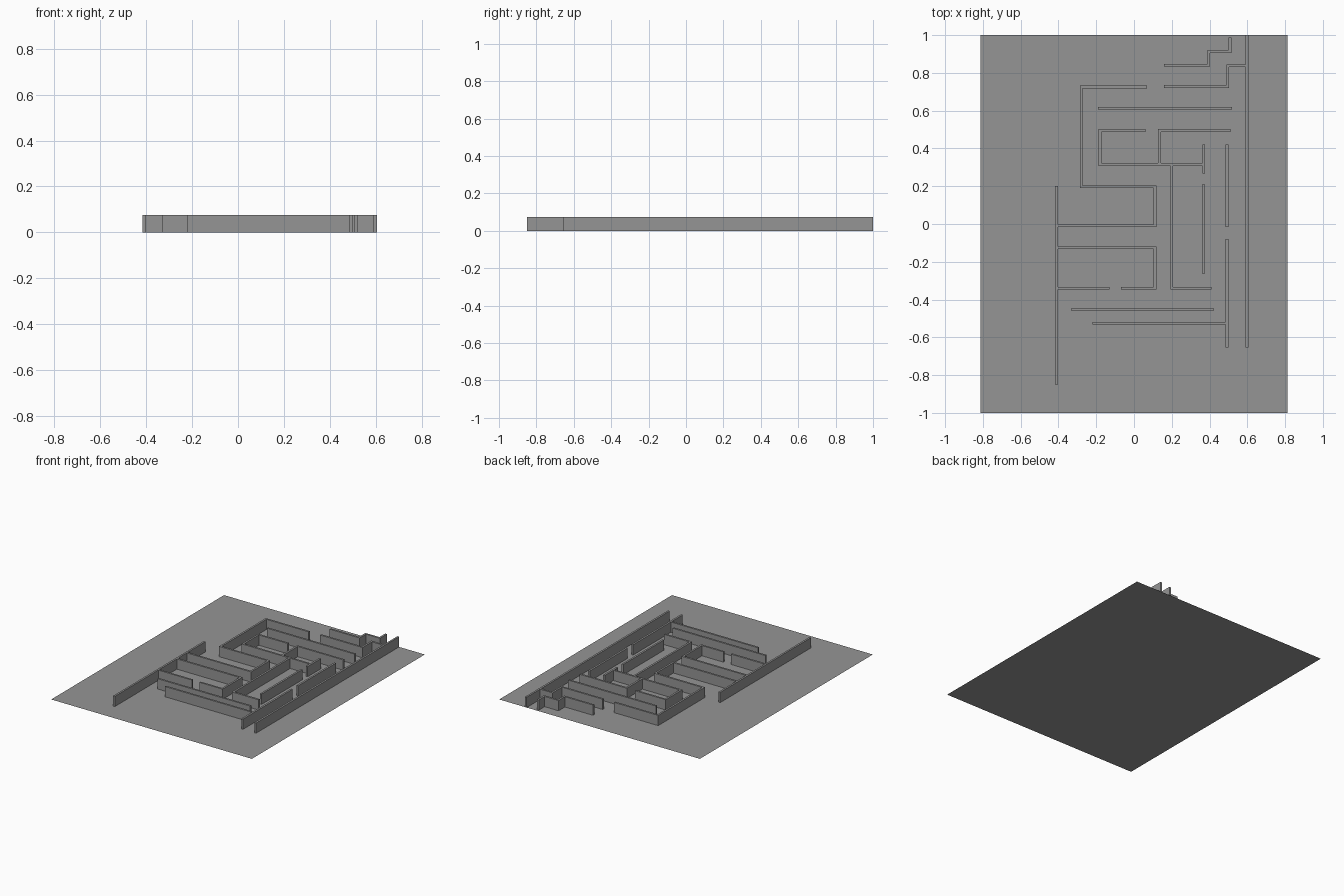
import bpy
import bmesh
from mathutils import Vector

HEIGHT = 0.075
HALF = 0.007  # half the wall thickness

cube = bpy.data.objects.get("Cube")
if cube:
    bpy.data.objects.remove(cube, do_unlink=True)


def make_material(name, colour):
    material = bpy.data.materials.new(name)
    material.use_nodes = True
    material.diffuse_color = colour
    material.node_tree.nodes["Principled BSDF"].inputs["Base Color"].default_value = colour
    return material


def finish(name, bm, material):
    """Turn the bmesh into a linked, flat-shaded object."""
    bmesh.ops.recalc_face_normals(bm, faces=bm.faces)
    mesh = bpy.data.meshes.new(name)
    bm.to_mesh(mesh)
    bm.free()
    mesh.materials.append(material)
    obj = bpy.data.objects.new(name, mesh)
    bpy.context.collection.objects.link(obj)
    return obj


def wall(name, path, material):
    """Sweep an upright rectangle along a floor path with mitred corners."""
    points = [Vector(p) for p in path]
    normals = []
    for a, b in zip(points, points[1:]):
        direction = (b - a).normalized()
        normals.append(Vector((-direction.y, direction.x)))
    bm = bmesh.new()
    rings = []
    for i, point in enumerate(points):
        before = normals[max(i - 1, 0)]
        after = normals[min(i, len(normals) - 1)]
        # right-angle corners: the mitre is the sum of both normals
        offset = (before if before == after else before + after) * HALF
        left, right = point + offset, point - offset
        rings.append([bm.verts.new((p.x, p.y, z)) for p, z in
                      ((left, 0), (left, HEIGHT), (right, HEIGHT), (right, 0))])
    for a, b in zip(rings, rings[1:]):
        for j in range(3):
            bm.faces.new((a[j], a[j + 1], b[j + 1], b[j]))
    bm.faces.new(rings[0])
    bm.faces.new(rings[-1])
    return finish(name, bm, material)


grey = make_material("plain grey", (0.3, 0.3, 0.3, 1))

# Floor: a single flat sheet
floor = bmesh.new()
corners = ((-1, -1), (1, -1), (1, 1), (-1, 1))
floor.faces.new([floor.verts.new((x * 0.813, y, 0)) for x, y in corners])
finish("floor", floor, grey)

# Walls: centre lines on the floor
walls = {
    "left_outer_wall": [(-.41, .2), (-.41, -.85)],
    "right_outer_wall": [(.598, 1), (.598, -.655)],
    "winding_room_wall": [(.07, .725), (-.28, .725), (-.28, .197),
                          (.111, .197), (.111, -.01), (-.403, -.01)],
    "side_room_wall": [(-.403, -.125), (.111, -.125), (.111, -.34), (-.07, -.34)],
    "side_room_stub": [(-.403, -.34), (-.13, -.34)],
    "front_inner_wall": [(-.33, -.453), (.42, -.453)],
    "front_outer_wall": [(-.22, -.525), (.485, -.525)],
    "right_inner_front_wall": [(.492, -.08), (.492, -.655)],
    "right_inner_back_wall": [(.492, .42), (.492, -.017)],
    "back_corridor_wall": [(-.19, .613), (.52, .613)],
    "back_room_wall": [(.06, .495), (-.18, .495), (-.18, .315), (.363, .315)],
    "back_room_end": [(.37, .42), (.37, .267)],
    "back_room_divider": [(.51, .495), (.135, .495), (.135, .322)],
    "central_wall": [(.2, .308), (.2, -.34), (.41, -.34)],
    "central_parallel_wall": [(.368, .208), (.368, -.262)],
    "back_step_wall": [(.16, .728), (.497, .728), (.497, .837), (.591, .837)],
    "back_stair_wall": [(.16, .84), (.395, .84), (.395, .913),
                        (.508, .913), (.508, .988)],
}
for name, path in walls.items():
    wall(name, path, grey)

# The sheet must face upward
sheet = bpy.data.objects["floor"].data
if sheet.polygons[0].normal.z < 0:
    sheet.flip_normals()
